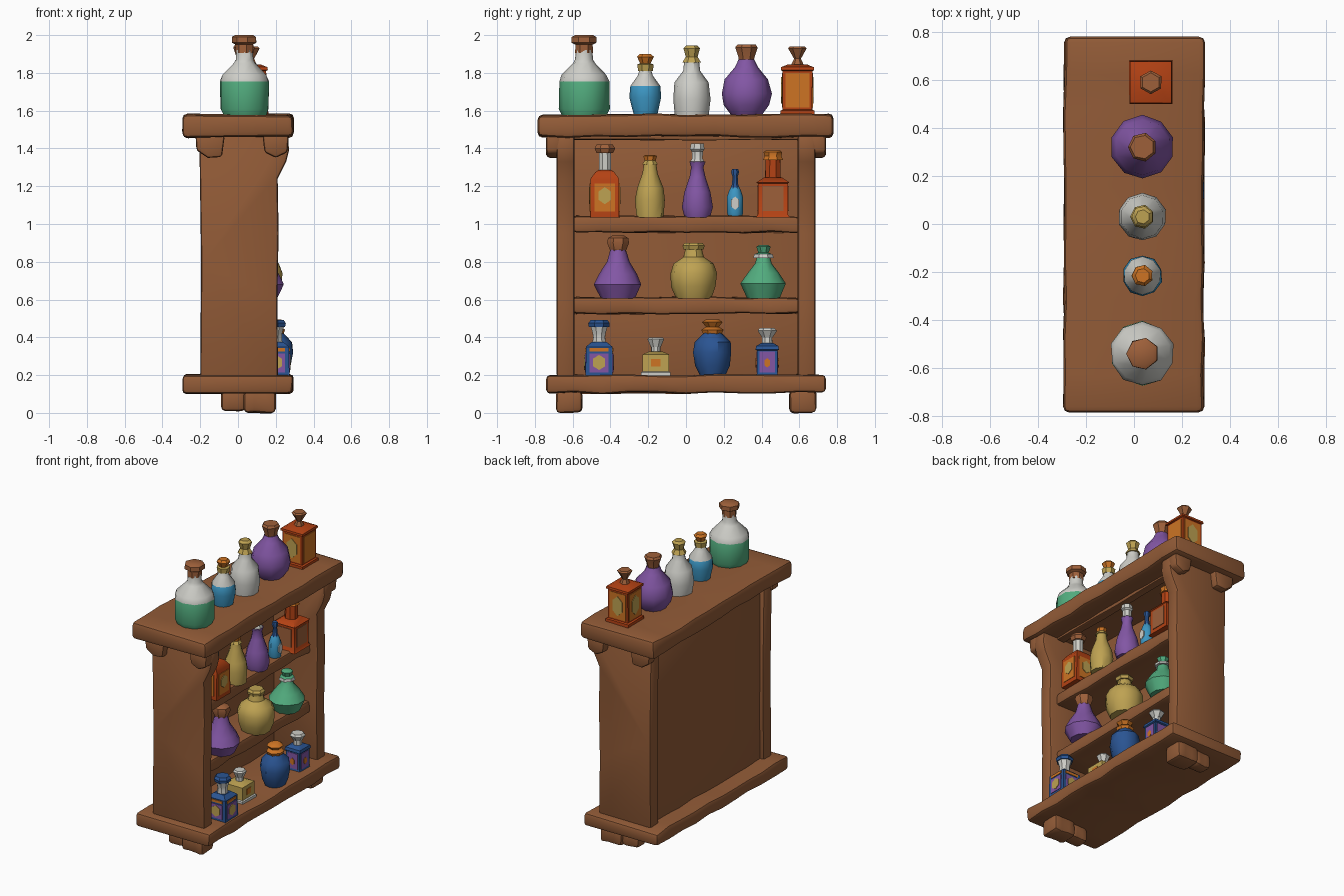
import bpy, bmesh, math, random
from mathutils import Vector, Matrix

if "Cube" in bpy.data.objects:
    bpy.data.objects.remove(bpy.data.objects["Cube"])

random.seed(4)

# ---- flat colours (sRGB converted to linear)
def lin(c):
    c /= 255
    return c / 12.92 if c <= 0.04045 else ((c + 0.055) / 1.055) ** 2.4

PALETTE = {"wood": (146, 91, 55), "cork": (158, 96, 58), "white": (206, 206, 200),
           "green": (82, 172, 126), "sky": (60, 150, 195), "purple": (130, 86, 164),
           "yellow": (190, 162, 82), "rust": (180, 66, 20), "orange": (205, 116, 36),
           "navy": (42, 84, 146)}
MATS = {}
for key, rgb in PALETTE.items():
    m = bpy.data.materials.new(key + " paint")
    m.diffuse_color = (*[lin(c) for c in rgb], 1)
    m.use_nodes = True
    m.node_tree.nodes["Principled BSDF"].inputs["Base Color"].default_value = m.diffuse_color
    MATS[key] = m

def finish(bm, name, mats):
    bmesh.ops.recalc_face_normals(bm, faces=bm.faces[:])
    me = bpy.data.meshes.new(name)
    bm.to_mesh(me)
    bm.free()
    for k in mats:
        me.materials.append(MATS[k])
    ob = bpy.data.objects.new(name, me)
    bpy.context.collection.objects.link(ob)
    return ob

def loft(bm, rings):
    """Skin a list of rings of points and close both ends; returns faces per band."""
    vs = [[bm.verts.new(p) for p in r] for r in rings]
    n = len(vs[0])
    bands = [[bm.faces.new((a[i], a[(i + 1) % n], b[(i + 1) % n], b[i])) for i in range(n)]
             for a, b in zip(vs, vs[1:])]
    bands[0].append(bm.faces.new(vs[0][::-1]))
    bands[-1].append(bm.faces.new(vs[-1]))
    return bands

def round_edges(bm, width):
    bmesh.ops.recalc_face_normals(bm, faces=bm.faces[:])
    sharp = [e for e in bm.edges if e.calc_face_angle(0) > 0.8]
    bmesh.ops.bevel(bm, geom=sharp, offset=width, segments=2, profile=0.5, affect='EDGES')

def board(name, lo, hi, cuts=8, wobble=0.006, bevel=0.018):
    """Hand-hewn beam, wobbling along its longest side."""
    size = [h - l for l, h in zip(lo, hi)]
    ax = size.index(max(size))
    u, v = (ax + 1) % 3, (ax + 2) % 3
    rings = []
    for i in range(cuts + 1):
        ring = []
        for su, sv in ((0, 0), (1, 0), (1, 1), (0, 1)):
            p = [0, 0, 0]
            p[ax] = lo[ax] + size[ax] * i / cuts
            p[u] = lo[u] + size[u] * su + random.uniform(-wobble, wobble)
            p[v] = lo[v] + size[v] * sv + random.uniform(-wobble, wobble)
            ring.append(p)
        rings.append(ring)
    bm = bmesh.new()
    loft(bm, rings)
    round_edges(bm, bevel)
    return finish(bm, name, ["wood"])

def prism(name, outline, y0, y1, bevel=0.015):
    """x-z outline extruded along y."""
    bm = bmesh.new()
    loft(bm, [[(x, y, z) for x, z in outline] for y in (y0, y1)])
    round_edges(bm, bevel)
    return finish(bm, name, ["wood"])

def lathe(name, x, y, profile, sides=10, wobble=0.03):
    """profile: (radius, z, colour of the band above). Four sides gives a square section."""
    bm = bmesh.new()
    k = math.sqrt(2) if sides == 4 else 1
    off = math.pi / sides
    rings = [[(x + r * k * math.cos(off + math.tau * i / sides) * random.uniform(1 - wobble, 1 + wobble),
               y + r * k * math.sin(off + math.tau * i / sides) * random.uniform(1 - wobble, 1 + wobble), z)
              for i in range(sides)] for r, z, _ in profile]
    mats = list(dict.fromkeys(c for _, _, c in profile))
    for (_, _, c), faces in zip(profile, loft(bm, rings)):
        for f in faces:
            f.material_index = mats.index(c)
    return finish(bm, name, mats)

def vessel(name, x, y, colour, body, cap_colour, cap, sides=10):
    """Bottle body plus stopper, each from (radius, z[, colour]) points."""
    lathe(name, x, y, [(*p, colour)[:3] for p in body], sides)
    lathe(name + "_stopper", x, y, [(*p, cap_colour)[:3] for p in cap], 7)

def plates(name, x, y, z, out, w, h, colour, sides=4, dirs=(0, 1, 2, 3), thick=0.006):
    """Thin label plates on the faces of a square bottle (0 = +x, 1 = +y ...)."""
    bm = bmesh.new()
    for d in dirs:
        rot = Matrix.Rotation(d * math.pi / 2, 3, 'Z')
        k = math.sqrt(2) if sides == 4 else 1
        ring = [(w / 2 * k * math.cos(math.tau * (i + .5) / sides),
                 h / 2 * k * math.sin(math.tau * (i + .5) / sides)) for i in range(sides)]
        loft(bm, [[rot @ Vector((o, a, b)) + Vector((x, y, z)) for a, b in ring]
                  for o in (out - 0.003, out + thick - 0.003)])
    return finish(bm, name, [colour])

# ---- cabinet
board("top_board", (-.29, -.785, 1.46), (.29, .78, 1.58), 10, 0.007, 0.025)
board("bottom_board", (-.29, -.74, .105), (.29, .74, .2), 10, 0.006, 0.02)
board("back_panel", (-.17, -.6, .19), (-.13, .6, 1.47), 4, 0.002, 0.005)
board("lower_shelf", (-.15, -.6, .525), (.155, .6, .612), 8, 0.006)
board("upper_shelf", (-.15, -.6, .955), (.155, .6, 1.04), 8, 0.006)
board("top_rail", (.09, -.6, 1.445), (.15, .6, 1.475), 6, 0.003, 0.008)
for s, side in ((-1, "near"), (1, "far")):
    ys = lambda a, b: sorted((s * a, s * b))
    # side wall flaring forward under the top board
    prism(side + "_side_wall", [(-.2, .19), (.212, .19), (.208, .6), (.215, .95), (.21, 1.24),
                                (.255, 1.33), (.27, 1.39), (.265, 1.47), (-.205, 1.47), (-.195, .8)],
          *ys(.59, .685))
    prism(side + "_back_bracket", [(-.225, 1.47), (-.22, 1.39), (-.16, 1.35), (-.085, 1.355), (-.07, 1.47)],
          *ys(.66, .735))
    prism(side + "_front_bracket", [(.13, 1.47), (.14, 1.38), (.2, 1.35), (.262, 1.38), (.268, 1.47)],
          *ys(.66, .74))
    a, b = ys(.55, .69)
    board(side + "_front_foot", (.03, a, 0), (.2, b, .12), 3, 0.005, 0.025)
    a, b = ys(.57, .67)
    board(side + "_rear_foot", (-.09, a, .012), (.045, b, .12), 3, 0.005, 0.025)

# ---- bottles on the top board
vessel("green_flask", .035, -.54, "white",
       [(.118, 1.575, "green"), (.134, 1.61, "green"), (.134, 1.755), (.12, 1.79), (.06, 1.85), (.048, 1.87), (.045, 1.92)],
       "cork", [(.048, 1.905), (.048, 1.95), (.068, 1.96), (.066, 1.99), (.05, 2.0)])
vessel("blue_flask", .035, -.215, "white",
       [(.062, 1.575, "sky"), (.084, 1.67, "sky"), (.078, 1.73), (.04, 1.785), (.03, 1.82)],
       "orange", [(.04, 1.81, "yellow"), (.045, 1.845, "yellow"), (.028, 1.85), (.045, 1.885), (.03, 1.9)])
vessel("white_flask", .035, .03, "white",
       [(.088, 1.575), (.1, 1.66), (.09, 1.75), (.045, 1.81), (.04, 1.86)],
       "yellow", [(.05, 1.855), (.032, 1.885), (.045, 1.93), (.03, 1.945)])
vessel("purple_flask", .035, .32, "purple",
       [(.08, 1.575), (.12, 1.63), (.132, 1.69), (.115, 1.765), (.06, 1.83), (.043, 1.87)],
       "cork", [(.04, 1.865), (.045, 1.89), (.06, 1.935), (.05, 1.95)])
lathe("lantern_bottle", .07, .59, [(.09, 1.575, "rust"), (.09, 1.6, "rust"), (.078, 1.605, "rust"),
      (.078, 1.81, "rust"), (.088, 1.815, "rust"), (.086, 1.83, "rust"), (.05, 1.845, "rust")], 4, 0.01)
lathe("lantern_stopper", .07, .59, [(.035, 1.84, "cork"), (.018, 1.875, "cork"), (.05, 1.93, "cork"), (.04, 1.94, "cork")], 6)
plates("lantern_panels", .07, .59, 1.708, .079, .125, .185, "orange")
plates("lantern_glow", .07, .59, 1.708, .083, .09, .14, "yellow", 6, (1, 2, 3))

# ---- upper shelf bottles
lathe("rust_bottle", .11, -.43, [(.077, 1.035, "rust"), (.075, 1.24, "rust"), (.05, 1.275, "rust"), (.035, 1.285, "rust")], 4, 0.01)
vessel("rust_bottle_neck", .11, -.43, "white", [(.034, 1.28), (.034, 1.39)],
       "cork", [(.045, 1.375), (.056, 1.4), (.045, 1.42)], 8)
plates("rust_bottle_panel", .11, -.43, 1.14, .077, .11, .15, "orange")
plates("rust_bottle_label", .11, -.43, 1.15, .081, .075, .09, "yellow", 6)
vessel("tall_yellow_bottle", .115, -.19, "yellow",
       [(.07, 1.035), (.078, 1.13), (.07, 1.19), (.04, 1.27), (.032, 1.325)],
       "orange", [(.042, 1.315, "yellow"), (.03, 1.335), (.036, 1.36), (.025, 1.365)])
vessel("tall_purple_bottle", .11, .06, "purple",
       [(.068, 1.035), (.084, 1.09), (.07, 1.17), (.042, 1.25), (.032, 1.3), (.042, 1.33)],
       "white", [(.042, 1.325), (.03, 1.345), (.03, 1.385), (.04, 1.395), (.035, 1.425)])
vessel("small_blue_vial", .11, .26, "sky", [(.036, 1.035), (.043, 1.06), (.043, 1.14), (.03, 1.18), (.018, 1.2)],
       "navy", [(.026, 1.185), (.017, 1.21), (.014, 1.25), (.022, 1.275), (.017, 1.29)])
plates("vial_label", .11, .26, 1.11, .042, .05, .07, "white", 6, (0,))
lathe("square_rust_bottle", .1, .46, [(.09, 1.035, "rust"), (.08, 1.05, "rust"), (.08, 1.215, "rust"),
      (.088, 1.22, "rust"), (.05, 1.245, "rust")], 4, 0.01)
vessel("square_rust_neck", .1, .46, "rust", [(.045, 1.235), (.042, 1.345)],
       "orange", [(.055, 1.34), (.045, 1.36), (.05, 1.38), (.04, 1.388)], 8)
plates("square_rust_label", .1, .46, 1.135, .081, .11, .13, "cork")

# ---- lower shelf bottles
vessel("cone_purple_bottle", .12, -.36, "purple",
       [(.09, .605), (.126, .68), (.1, .735), (.06, .8), (.042, .865)],
       "cork", [(.042, .855), (.06, .9), (.056, .925), (.03, .94)])
vessel("round_yellow_bottle", .115, .04, "yellow",
       [(.095, .605), (.12, .67), (.125, .74), (.105, .79), (.055, .825), (.042, .87)],
       "yellow", [(.055, .865), (.06, .885), (.048, .9)])
vessel("cone_green_bottle", .1, .41, "green",
       [(.085, .605), (.12, .685), (.085, .74), (.045, .79), (.035, .825)],
       "green", [(.055, .82, "white"), (.05, .84), (.028, .848), (.04, .88), (.025, .888)])

# ---- bottles on the bottom board
lathe("navy_square_bottle", .2, -.46, [(.072, .195, "navy"), (.07, .35, "navy"), (.04, .375, "navy")], 4, 0.01)
vessel("navy_square_neck", .2, -.46, "white", [(.04, .36), (.034, .4), (.036, .42), (.048, .46)],
       "navy", [(.055, .455), (.058, .475), (.045, .492)], 8)
plates("navy_square_panel", .2, -.46, .265, .072, .1, .1, "purple")
plates("navy_square_label", .2, -.46, .267, .076, .075, .08, "yellow", 6)
plates("navy_square_stripe", .2, -.46, .335, .072, .1, .018, "orange")
lathe("candle_jar", .125, -.16, [(.078, .195, "white"), (.078, .215, "white"), (.07, .22, "yellow"),
      (.07, .31, "yellow"), (.035, .325, "yellow")], 4, 0.01)
vessel("candle_jar_neck", .125, -.16, "white", [(.026, .315), (.026, .355)],
       "white", [(.028, .35), (.045, .39), (.036, .4)], 8)
plates("candle_jar_label", .125, -.16, .265, .071, .05, .04, "orange", 4, (0,))
vessel("round_navy_bottle", .195, .14, "navy",
       [(.065, .195), (.09, .25), (.1, .32), (.094, .375), (.05, .42), (.04, .435)],
       "orange", [(.05, .415), (.06, .44), (.035, .455), (.056, .48), (.035, .495)])
lathe("small_navy_bottle", .17, .43, [(.06, .195, "navy"), (.054, .21, "navy"), (.054, .33, "navy"),
      (.062, .335, "navy"), (.058, .355, "navy"), (.03, .37, "navy")], 4, 0.01)
vessel("small_navy_neck", .17, .43, "white", [(.03, .36), (.028, .41)],
       "white", [(.03, .4), (.052, .435), (.04, .45)], 8)
plates("small_navy_panel", .17, .43, .27, .055, .08, .11, "purple")
plates("small_navy_label", .17, .43, .265, .059, .035, .05, "orange", 6)

# ---- soft shading with crisp corners
for ob in bpy.data.objects:
    ob.select_set(True)
    bpy.context.view_layer.objects.active = ob
bpy.ops.object.shade_smooth_by_angle(angle=math.radians(38))
